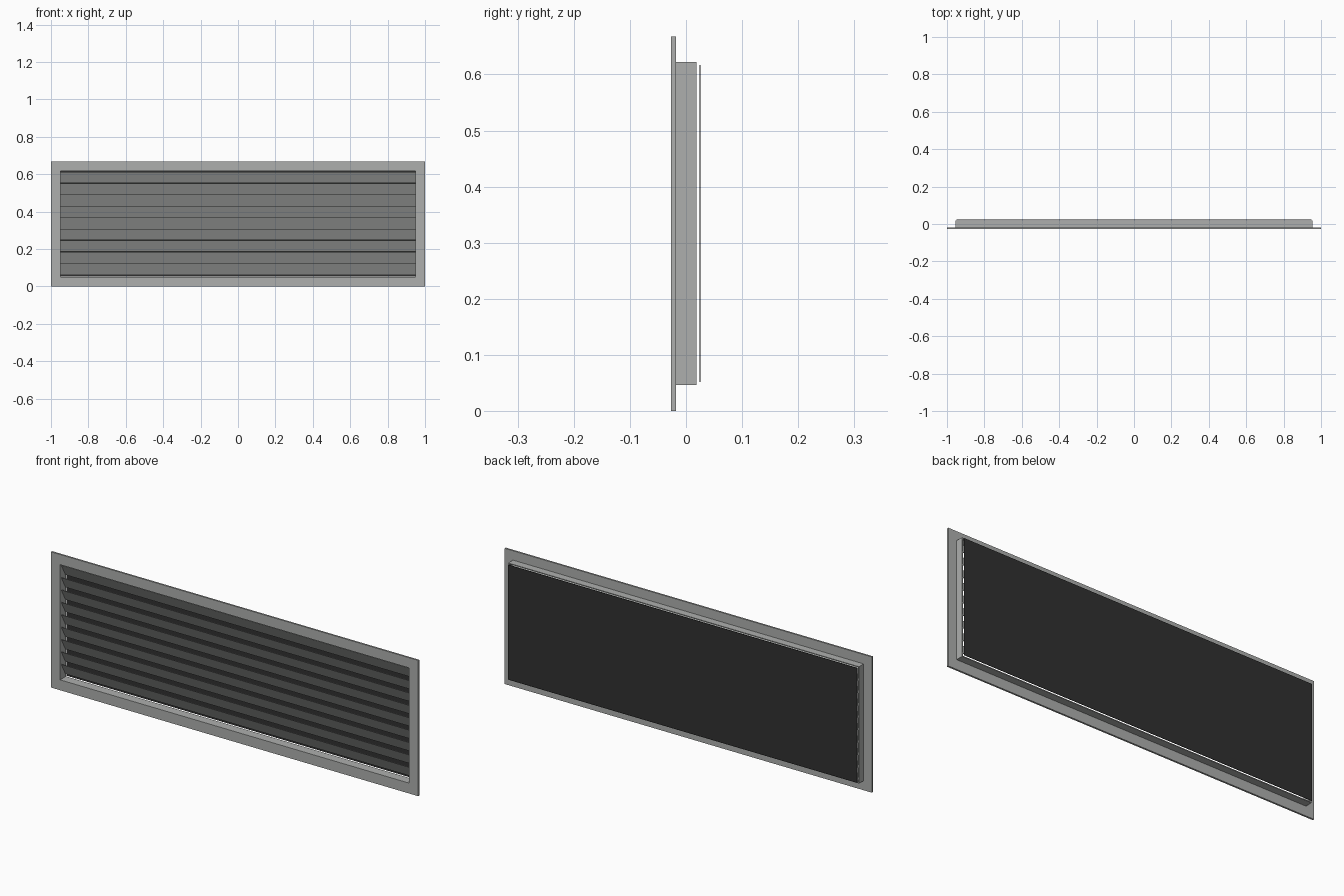
import bpy, bmesh

if "Cube" in bpy.data.objects:
    bpy.data.objects.remove(bpy.data.objects["Cube"])

def material(name, v):
    m = bpy.data.materials.new(name)
    m.diffuse_color = (*v, 1)
    m.use_nodes = True
    m.node_tree.nodes["Principled BSDF"].inputs["Base Color"].default_value = m.diffuse_color
    return m

METAL = material("grey metal", (0.42, 0.43, 0.42))
BLACK = material("dark mesh", (0.03, 0.03, 0.03))

def finish(name, bm, mat):
    bmesh.ops.recalc_face_normals(bm, faces=bm.faces)
    me = bpy.data.meshes.new(name)
    bm.to_mesh(me)
    bm.free()
    me.materials.append(mat)
    ob = bpy.data.objects.new(name, me)
    bpy.context.collection.objects.link(ob)
    return ob

def ring(name, outer, inner, y0, y1, mat):
    """Rectangular tube; outer and inner are (half width, z low, z high)."""
    bm = bmesh.new()
    loops = []
    for (w, a, b), y in ((outer, y0), (outer, y1), (inner, y1), (inner, y0)):
        loops.append([bm.verts.new((x, y, z)) for x, z in ((-w, a), (w, a), (w, b), (-w, b))])
    for i in range(4):
        p, q = loops[i], loops[(i + 1) % 4]
        for j in range(4):
            k = (j + 1) % 4
            bm.faces.new((p[j], p[k], q[k], q[j]))
    return finish(name, bm, mat)

def extruded(name, profile, w, mat):
    """Extrude a (y, z) profile along x from -w to w."""
    bm = bmesh.new()
    f = bm.faces.new([bm.verts.new((-w, y, z)) for y, z in profile])
    r = bmesh.ops.extrude_face_region(bm, geom=[f])
    bmesh.ops.translate(bm, vec=(2 * w, 0, 0),
                        verts=[v for v in r["geom"] if isinstance(v, bmesh.types.BMVert)])
    return finish(name, bm, mat)

# Front flange and the sleeve behind it
OPENING = (0.95, 0.051, 0.618)
ring("front_flange", (1.0, 0, 0.668), OPENING, -0.0268, -0.018, METAL)
ring("sleeve", (0.955, 0.047, 0.622), OPENING, -0.018, 0.0185, METAL)

# Sloping slats: front edge high, back edge low
PITCH, T = 0.061, 0.003
for i in range(9):
    z = 0.064 + i * PITCH
    extruded(f"slat_{i + 1}",
             [(-0.018, z + 0.060), (-0.018 + T, z + 0.060), (0.018, z), (0.018 - T, z)],
             0.95, METAL)

# Dark backing sheet, set just behind the sleeve
extruded("backing_sheet",
         [(0.0238, 0.052), (0.0262, 0.052), (0.0262, 0.617), (0.0238, 0.617)], 0.95, BLACK)
